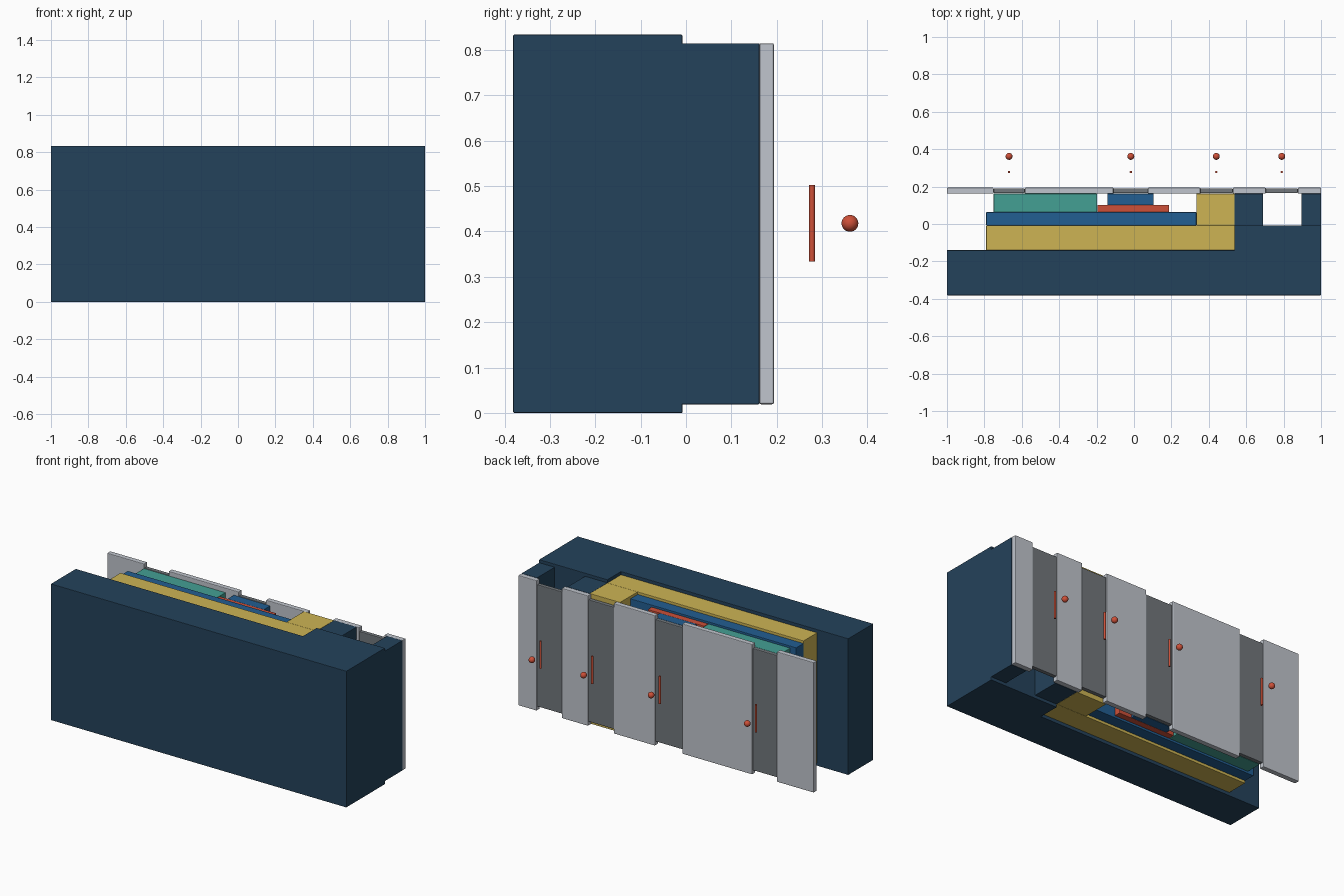
import bpy
import bmesh

if "Cube" in bpy.data.objects:
    bpy.data.objects.remove(bpy.data.objects["Cube"])


def material(name, rgb):
    """Flat colour given as 0-255 sRGB, stored as linear."""
    m = bpy.data.materials.new(name)
    lin = [((c / 255 + 0.055) / 1.055) ** 2.4 for c in rgb]
    m.diffuse_color = (*lin, 1)
    m.use_nodes = True
    m.node_tree.nodes["Principled BSDF"].inputs["Base Color"].default_value = m.diffuse_color
    return m


navy = material("navy", (36, 66, 91))
yellow = material("mustard", (205, 180, 84))
blue = material("mid blue", (34, 94, 146))
teal = material("teal", (68, 160, 148))
red = material("brick red", (205, 80, 56))
light = material("light grey", (192, 197, 205))
dark = material("dark grey", (114, 119, 124))


def finish(name, bm, mat):
    me = bpy.data.meshes.new(name)
    bm.to_mesh(me)
    bm.free()
    me.materials.append(mat)
    ob = bpy.data.objects.new(name, me)
    bpy.context.collection.objects.link(ob)
    return ob


MID = 0.417  # every part is vertically centred on this height


def block(name, x, y, top, mat, bevel=0.002):
    """Box between x and y limits, mirrored about the middle height."""
    bm = bmesh.new()
    bmesh.ops.create_cube(bm, size=1)
    for v in bm.verts:
        v.co = (x[v.co.x > 0], y[v.co.y > 0],
                top if v.co.z > 0 else 2 * MID - top)
    ob = finish(name, bm, mat)
    mod = ob.modifiers.new("edge", "BEVEL")
    mod.width = bevel
    mod.segments = 2
    return ob


# Main body: full width front slab and a deeper section on the right
block("front_slab", (-1, 1), (-0.381, -0.14), 0.834, navy)
block("deep_section", (0.538, 1), (-0.145, -0.008), 0.834, navy)
block("inner_post", (0.538, 0.69), (-0.012, 0.162), 0.815, navy)
block("outer_post", (0.895, 1), (-0.012, 0.162), 0.815, navy)

# Coloured filler blocks behind the slab
block("long_yellow_block", (-0.79, 0.538), (-0.14, -0.008), 0.815, yellow)
block("yellow_post", (0.333, 0.538), (-0.008, 0.162), 0.815, yellow)
block("long_blue_block", (-0.79, 0.333), (-0.008, 0.063), 0.80, blue)
block("teal_block", (-0.75, -0.198), (0.063, 0.162), 0.788, teal)
block("red_block", (-0.195, 0.188), (0.063, 0.102), 0.788, red)
block("small_blue_block", (-0.142, 0.105), (0.102, 0.162), 0.788, blue)

# Row of alternating wall panels and recessed doors
edges = [-1, -0.75, -0.584, -0.11, 0.075, 0.355, 0.528, 0.705, 0.876, 1]
for i, span in enumerate(zip(edges, edges[1:])):
    if i % 2:
        block("door_panel", span, (0.165, 0.190), 0.79, dark, 0.004)
    else:
        block("wall_panel", span, (0.162, 0.194), 0.815, light, 0.004)

# A slim bar and a round knob floating behind each door
for x in (-0.668, -0.017, 0.44, 0.79):
    bm = bmesh.new()
    bmesh.ops.create_cone(bm, cap_ends=True, segments=16, radius1=0.0065,
                          radius2=0.0065, depth=0.168)
    bar = finish("handle_bar", bm, red)
    bar.location = (x, 0.278, 0.418)
    bm = bmesh.new()
    bmesh.ops.create_uvsphere(bm, u_segments=24, v_segments=16, radius=0.0185)
    knob = finish("door_knob", bm, red)
    knob.location = (x, 0.3615, 0.418)
    for ob in (bar, knob):
        bpy.ops.object.select_all(action="DESELECT")
        ob.select_set(True)
        bpy.context.view_layer.objects.active = ob
        bpy.ops.object.shade_smooth_by_angle()
